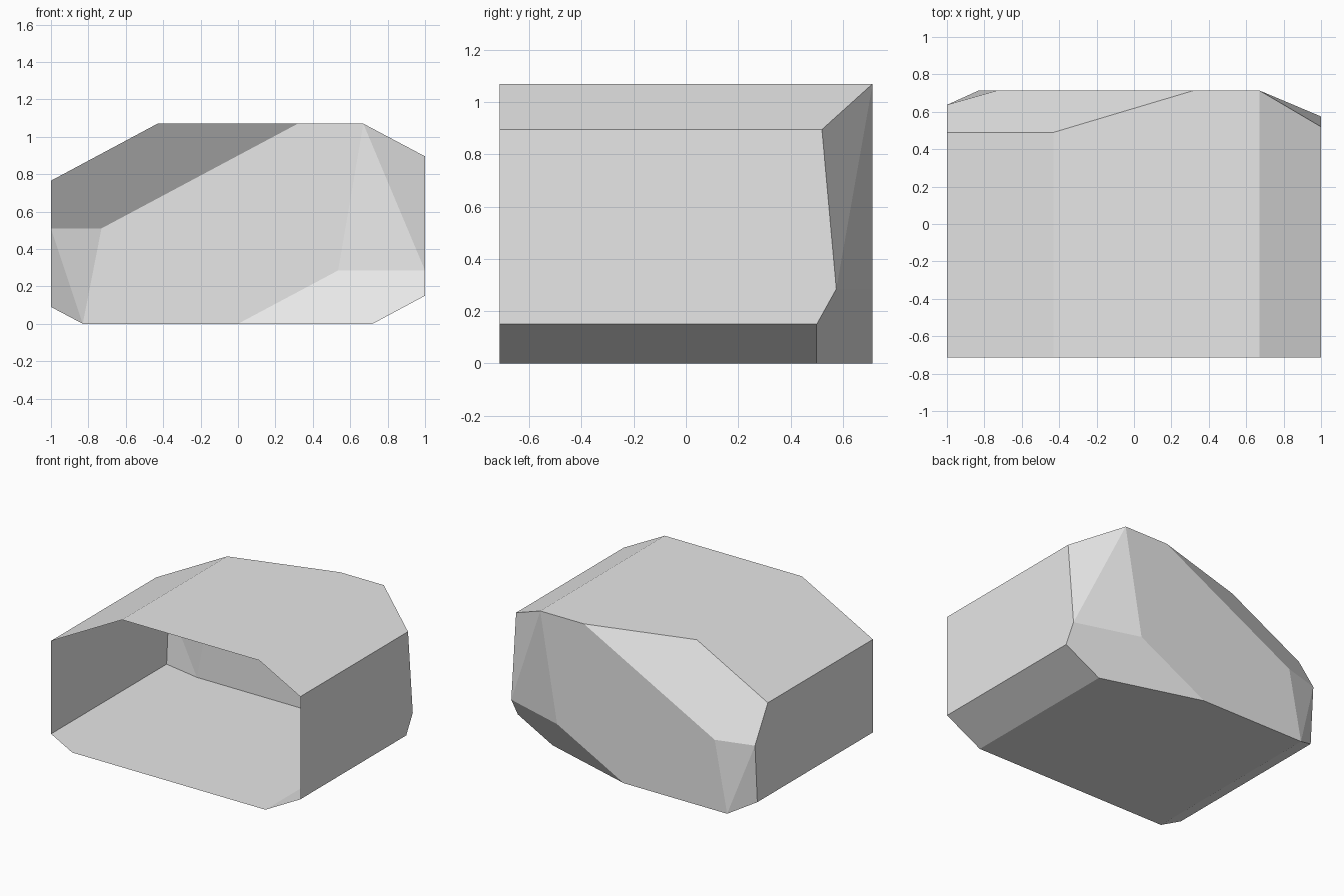
import bpy
import bmesh

cube = bpy.data.objects.get("Cube")
if cube:
    bpy.data.objects.remove(cube, do_unlink=True)

FRONT, BACK = -0.714, 0.714

# Plain grey stone material
stone = bpy.data.materials.new("grey_stone")
stone.use_nodes = True
grey = (0.8, 0.8, 0.8, 1.0)
stone.diffuse_color = grey
bsdf = next(n for n in stone.node_tree.nodes if n.type == 'BSDF_PRINCIPLED')
bsdf.inputs["Base Color"].default_value = grey

# Rim where the tunnel walls meet the faceted back, as (x, back y, z)
rim = {
    "top_a": (-0.43, 0.49, 1.07),
    "top_b": (0.32, BACK, 1.07),
    "top_c": (0.67, BACK, 1.07),
    "left_a": (1, 0.52, 0.895),
    "left_b": (1, 0.575, 0.285),
    "left_c": (1, 0.50, 0.15),
    "base_a": (0.72, 0.50, 0),
    "base_b": (0, BACK, 0),
    "base_c": (-0.83, BACK, 0),
    "right_a": (-1, 0.61, 0.09),
    "right_b": (-1, 0.637, 0.51),
    "right_c": (-1, 0.49, 0.765),
}
# Corners inside the back wall
inner = {"low": (0.535, BACK, 0.285), "high": (-0.73, BACK, 0.51)}

# Facets closing the back
facets = [
    "top_b top_c low base_b base_c high",
    "top_a top_b high right_b right_c",
    "high base_c right_b",
    "right_b base_c right_a",
    "low base_b base_a left_c left_b",
    "top_c left_b low",
    "top_c left_a left_b",
]

bm = bmesh.new()
v = {name: bm.verts.new(p) for name, p in {**rim, **inner}.items()}
for names in facets:
    bm.faces.new([v[n] for n in names.split()])

# Walls running forward to the open front
back_ring = [v[n] for n in rim]
front_ring = [bm.verts.new((p[0], FRONT, p[2])) for p in rim.values()]
for i in range(len(rim)):
    j = (i + 1) % len(rim)
    bm.faces.new((back_ring[i], back_ring[j], front_ring[j], front_ring[i]))

# Turn the normals outward
bmesh.ops.recalc_face_normals(bm, faces=bm.faces[:])
bm.faces.ensure_lookup_table()
if bm.faces[0].normal.y < 0:
    bmesh.ops.reverse_faces(bm, faces=bm.faces[:])

mesh = bpy.data.meshes.new("rock_shell")
bm.to_mesh(mesh)
bm.free()
mesh.materials.append(stone)
shell = bpy.data.objects.new("rock_shell", mesh)
bpy.context.collection.objects.link(shell)
